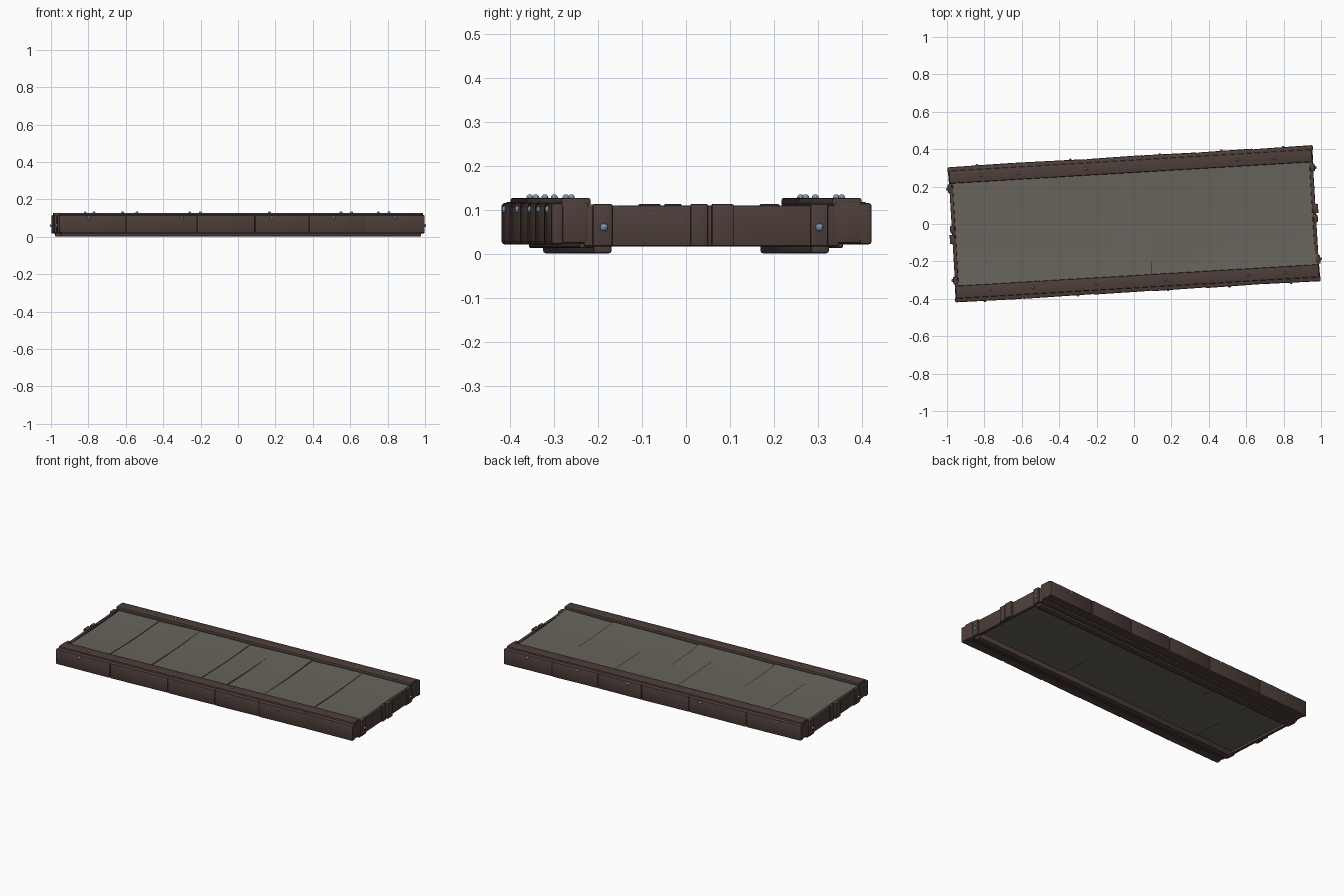
import bpy, bmesh, math, random
from mathutils import Matrix, Vector

if "Cube" in bpy.data.objects:
    bpy.data.objects.remove(bpy.data.objects["Cube"])

random.seed(4)
TURN = Matrix.Rotation(math.radians(3.4), 4, 'Z')   # the whole panel is slightly turned


def material(name, rgb):
    m = bpy.data.materials.new(name)
    m.diffuse_color = (*rgb, 1)
    m.use_nodes = True
    m.node_tree.nodes["Principled BSDF"].inputs["Base Color"].default_value = m.diffuse_color
    return m


BROWN = material("dark brown metal", (0.075, 0.049, 0.042))
OLIVE = material("olive grey plate", (0.135, 0.128, 0.104))
STEEL = material("blue steel rivet", (0.20, 0.31, 0.43))


def finish(name, bm, mat, smooth=True):
    bmesh.ops.recalc_face_normals(bm, faces=bm.faces)
    me = bpy.data.meshes.new(name)
    bm.to_mesh(me)
    bm.free()
    me.transform(TURN)
    me.materials.append(mat)
    ob = bpy.data.objects.new(name, me)
    bpy.context.collection.objects.link(ob)
    if smooth:
        bpy.context.view_layer.objects.active = ob
        ob.select_set(True)
        bpy.ops.object.shade_smooth_by_angle(angle=math.radians(30))
        ob.select_set(False)
    return ob


def box(name, lo, hi, mat=BROWN, yaw=0.0, bevel=0.006):
    lo, hi = Vector(lo), Vector(hi)
    bm = bmesh.new()
    bmesh.ops.create_cube(bm, size=1)
    bmesh.ops.scale(bm, vec=hi - lo, verts=bm.verts)
    if bevel:
        bmesh.ops.bevel(bm, geom=bm.edges[:], offset=bevel, segments=2,
                        profile=0.5, affect='EDGES')
    bmesh.ops.transform(bm, matrix=Matrix.Translation((lo + hi) / 2)
                        @ Matrix.Rotation(yaw, 4, 'Z'), verts=bm.verts)
    return finish(name, bm, mat)


def rivet(name, pos, r=0.009):
    bm = bmesh.new()
    bmesh.ops.create_uvsphere(bm, u_segments=10, v_segments=6, radius=r)
    bmesh.ops.translate(bm, vec=pos, verts=bm.verts)
    finish(name, bm, STEEL)


# Deck plates: a sagging row of slightly twisted slabs
seams = [-0.972, -0.69, -0.42, -0.09, 0.08, 0.32, 0.65, 0.972]
ny = 8
for i, (a, b) in enumerate(zip(seams, seams[1:])):
    bm = bmesh.new()
    twist = [random.uniform(-0.004, 0.004) for _ in range(4)]
    rows = []
    for j in range(ny + 1):
        t = j / ny
        y = -0.30 + 0.60 * t
        sag = 0.007 * (1 - (y / 0.30) ** 2)
        k = 2 * t - 1
        left, right = twist[0] * k - 0.002, twist[1] * k + 0.002
        under_l, under_r = twist[2] * k * 1.5, twist[3] * k * 1.5 + 0.003
        rows.append([bm.verts.new(p) for p in (
            (a, y, 0.109 - sag + left), (b, y, 0.109 - sag + right),
            (b, y, 0.034 + under_r), (a, y, 0.034 + under_l))])
    for r, s in zip(rows, rows[1:]):
        for k in range(4):
            bm.faces.new((r[k], r[(k + 1) % 4], s[(k + 1) % 4], s[k]))
    bm.faces.new(rows[0])
    bm.faces.new(rows[-1])
    finish(f"deck_plate_{i + 1}", bm, OLIVE)

# Long sides: beam, cap strip, lower runner and lapped skin plates
for side, s in (("front", -1), ("back", 1)):
    def span(y0, y1):
        return sorted((s * y0, s * y1))
    y0, y1 = span(0.278, 0.357)
    box(f"{side}_side_beam", (-0.976, y0, 0.024), (0.976, y1, 0.118), bevel=0.008)
    y0, y1 = span(0.274, 0.342)
    box(f"{side}_cap_strip", (-0.972, y0, 0.108), (0.972, y1, 0.128))
    y0, y1 = span(0.226, 0.268)
    box(f"{side}_lower_runner", (-0.965, y0, 0.002), (0.965, y1, 0.042))
    y0, y1 = span(0.262, 0.30)
    box(f"{side}_lower_lip", (-0.965, y0, 0.014), (0.965, y1, 0.036), bevel=0.004)
    cuts = [-0.979, -0.62, -0.24, 0.07, 0.36, 0.66, 0.979]
    for i, (a, b) in enumerate(zip(cuts, cuts[1:])):
        y0, y1 = span(0.335, 0.363)
        box(f"{side}_skin_plate_{i + 1}", (a, y0, 0.022), (b, y1, 0.116),
            yaw=random.choice((-1, 1)) * random.uniform(0.006, 0.014), bevel=0.007)

# Short ends: thin end board with raised straps and corner blocks
for side, s in (("left", -1), ("right", 1)):
    def ends(x0, x1):
        return sorted((s * x0, s * x1))
    x0, x1 = ends(0.955, 0.974)
    box(f"{side}_end_board", (x0, -0.29, 0.018), (x1, 0.29, 0.110), bevel=0.004)
    for n, (ya, yb, out) in enumerate(((-0.048, -0.008, 0.983), (0.0, 0.05, 0.988),
                                       (-0.27, -0.225, 0.983), (0.225, 0.265, 0.983))):
        x0, x1 = ends(0.96, out)
        box(f"{side}_end_strap_{n + 1}", (x0, ya * s, 0.018) if s > 0 else (x0, -yb, 0.018),
            (x1, yb, 0.114) if s > 0 else (x1, -ya, 0.114), bevel=0.004)
    for n, y in enumerate((-0.245, 0.245)):
        rivet(f"{side}_end_rivet_{n + 1}", (s * 0.984, y, 0.061))

# Rivets along the caps and outer faces
caps = {-1: (-0.79, -0.56, -0.22, 0.15, 0.59, 0.79), 1: (-0.80, -0.60, -0.24, 0.57, 0.77)}
for s, xs in caps.items():
    side = "front" if s < 0 else "back"
    for n, x in enumerate(xs):
        rivet(f"{side}_cap_rivet_{n + 1}", (x, s * 0.308, 0.128), 0.008)
    for n, x in enumerate((-0.82, -0.32, 0.16, 0.49, 0.82)):
        rivet(f"{side}_face_rivet_{n + 1}", (x, s * 0.362, 0.102), 0.008)
